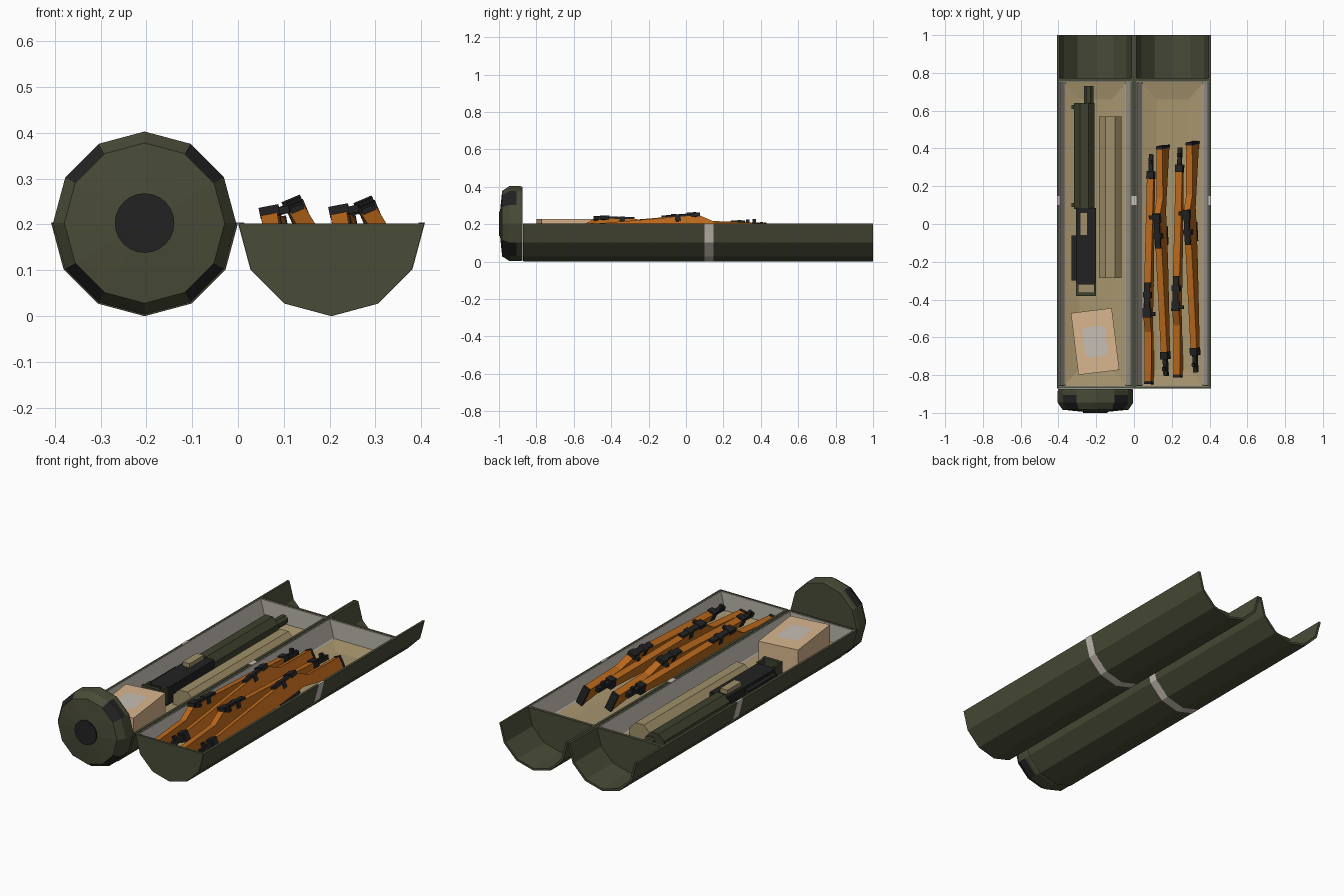
import bpy, bmesh, math
from mathutils import Matrix

if "Cube" in bpy.data.objects:
    bpy.data.objects.remove(bpy.data.objects["Cube"])

def material(name, r, g, b):
    m = bpy.data.materials.new(name)
    m.diffuse_color = (r, g, b, 1)
    m.use_nodes = True
    m.node_tree.nodes["Principled BSDF"].inputs["Base Color"].default_value = m.diffuse_color
    return m

GREEN = material("olive_green", .066, .070, .038)
DARK_OLIVE = material("launcher_olive", .048, .053, .027)
BLACK = material("black_metal", .016, .016, .017)
WOOD = material("orange_wood", .49, .138, .011)
TAN = material("tan_padding", .385, .298, .155)
TUBE = material("khaki", .35, .28, .145)
BOX = material("cardboard", .69, .465, .27)
LIGHT = material("light_grey", .57, .52, .46)
LINER = material("liner_grey", .50, .46, .41)

def finish(name, bm, mats, matrix=None):
    bmesh.ops.recalc_face_normals(bm, faces=bm.faces)
    me = bpy.data.meshes.new(name)
    bm.to_mesh(me)
    bm.free()
    for m in mats:
        me.materials.append(m)
    ob = bpy.data.objects.new(name, me)
    if matrix:
        ob.matrix_world = matrix
    bpy.context.collection.objects.link(ob)
    return ob

def prism(name, pts, y0, y1, mat, matrix=None):
    """Extrude an x-z outline along y."""
    bm = bmesh.new()
    f = bm.faces.new([bm.verts.new((x, y0, z)) for x, z in pts])
    ext = bmesh.ops.extrude_face_region(bm, geom=[f], use_keep_orig=True)["geom"]
    bmesh.ops.translate(bm, vec=(0, y1 - y0, 0),
                        verts=[v for v in ext if isinstance(v, bmesh.types.BMVert)])
    return finish(name, bm, [mat], matrix)

def boxes(name, items, mat, matrix=None):
    """Several boxes (x0,x1,y0,y1,z0,z1) in one mesh."""
    bm = bmesh.new()
    for x0, x1, y0, y1, z0, z1 in items:
        bmesh.ops.create_cube(bm, size=1, matrix=Matrix.Translation(
            ((x0 + x1) / 2, (y0 + y1) / 2, (z0 + z1) / 2))
            @ Matrix.Diagonal((x1 - x0, y1 - y0, z1 - z0, 1)))
    return finish(name, bm, [mat], matrix)

def arc(cx, cz, r, n=12, start=180, count=7):
    return [(cx + r * math.cos(math.radians(start + i * 360 / n)),
             cz + r * math.sin(math.radians(start + i * 360 / n))) for i in range(count)]

R, CZ, CX = .203, .203, .204

def half_ring(name, cx, r_out, r_in, y0, y1, mat, cz=CZ):
    bm = bmesh.new()
    a, b = arc(cx, cz, r_out), arc(cx, cz, r_in)
    rings = [[bm.verts.new((x, y, z)) for x, z in p] for p, y in
             ((a, y0), (b, y0), (b, y1), (a, y1))]
    for k in range(4):
        p, q = rings[k], rings[(k + 1) % 4]
        for i in range(6):
            bm.faces.new((p[i], p[i + 1], q[i + 1], q[i]))
    for e in (0, 6):
        bm.faces.new([r[e] for r in rings])
    return finish(name, bm, [mat])

# Two open canister halves
for side, cx in (("left", -CX), ("right", CX)):
    half_ring(side + "_shell", cx, R, .191, -.87, 1, GREEN)
    half_ring(side + "_liner", cx, .1915, .188, -.855, .752, LINER, CZ - .001)
    half_ring(side + "_strap", cx, .2045, .1905, .1, .147, LIGHT, CZ + .0012)
    prism(side + "_front_wall", arc(cx, CZ - .0005, .2), -.872, -.862, GREEN)
    prism(side + "_bulkhead", arc(cx, CZ - .0005, .195), .758, .772, GREEN)
    prism(side + "_front_lining", arc(cx, CZ - .002, .19), -.862, -.857, LINER)
    prism(side + "_rear_lining", arc(cx, CZ - .002, .19), .752, .758, LINER)
    # padded tray with gently sloping sides
    bm = bmesh.new()
    loops = [[bm.verts.new((cx + sx * w, y, z)) for sx, y in
              ((-1, ya), (1, ya), (1, yb), (-1, yb))]
             for w, ya, yb, z in ((.167, -.857, .752, .105), (.085, -.77, .66, .088))]
    for i in range(4):
        j = (i + 1) % 4
        bm.faces.new((loops[0][i], loops[0][j], loops[1][j], loops[1][i]))
    bm.faces.new(loops[1])
    finish(side + "_padding", bm, [TAN])

# End cap with dark grip facets
bm = bmesh.new()
rings = [[bm.verts.new((x, y, z)) for x, z in arc(-CX, CZ, r, count=12)] for y, r in
         ((-.873, .196), (-.885, .2), (-.905, .2), (-.945, .2), (-.983, .175), (-.995, .06))]
for k in range(5):
    for i in range(12):
        j = (i + 1) % 12
        f = bm.faces.new((rings[k][i], rings[k][j], rings[k + 1][j], rings[k + 1][i]))
        if k in (2, 3) and i % 3 == 1:
            f.material_index = 1
bm.faces.new(rings[0])
bm.faces.new(rings[-1])
finish("end_cap", bm, [GREEN, BLACK])
prism("cap_centre_disc", arc(-CX, CZ, .065, 24, 0, 24), -1, -.991, BLACK)

# Launcher
def octagon(cx, cz, r):
    return arc(cx, cz, r / math.cos(math.pi / 8), 8, 22.5, 8)

prism("launcher_tube", octagon(-.263, .135, .054), .08, .64, DARK_OLIVE)
prism("launcher_muzzle", octagon(-.24, .14, .025), .63, .73, DARK_OLIVE)
boxes("launcher_lugs", [(-.332, -.30, .61, .63, .12, .15), (-.332, -.30, .09, .11, .12, .15)], DARK_OLIVE)
boxes("launcher_body", [(-.307, -.2, -.32, .085, .085, .18), (-.33, -.3, -.3, -.06, .1, .165)], BLACK)
boxes("launcher_sight", [(-.287, -.245, -.06, .06, .178, .203)], TUBE)
boxes("launcher_stock", [(-.307, -.295, -.375, -.31, .1, .19), (-.212, -.2, -.375, -.31, .1, .19),
                         (-.307, -.2, -.38, -.362, .1, .195)], DARK_OLIVE)
boxes("launcher_stock_pad", [(-.297, -.21, -.362, -.32, .13, .14)], TUBE)

# Long faceted storage tube
prism("storage_tube", octagon(-.125, .115, .06), -.285, .57, TUBE)

# Carton with label
carton = Matrix.Translation((-.206, -.622, 0)) @ Matrix.Rotation(math.radians(7), 4, 'Z')
boxes("carton", [(-.109, .109, -.165, .165, .08, .228)], BOX, carton)
bm = bmesh.new()
bm.faces.new([bm.verts.new((x, y, .2295)) for x, y in
              ((-.06, -.06), (-.045, -.08), (.045, -.08), (.06, -.06),
               (.06, .06), (.045, .08), (-.045, .08), (-.06, .06))])
finish("carton_label", bm, [LIGHT], carton)

# Rifles: local x runs butt to muzzle, local z is up, origin at the action
STOCK = [(-.4, -.08), (-.13, -.05), (-.05, -.004), (.12, -.004), (.70, -.006), (.70, -.046),
         (.2, -.08), (.02, -.085), (-.06, -.085), (-.12, -.10), (-.4, -.175)]
METAL = [(-.05, .13, -.015, .015, -.02, .008),     # receiver
         (-.055, -.005, -.023, .02, -.012, .011),  # rear sight block
         (.05, .08, -.021, .021, -.03, .009),      # chamber ring
         (-.045, -.025, -.045, -.01, -.012, .004), # bolt handle
         (.02, .12, -.013, .013, -.11, -.07),      # magazine
         (-.04, .02, -.005, .005, -.105, -.075),   # trigger guard
         (.68, .72, -.02, .02, -.048, .002),       # barrel band
         (.71, .81, -.011, .011, -.032, -.008),    # barrel
         (.76, .78, -.008, .008, -.01, .012),      # front sight
         (-.405, -.39, -.019, .019, -.177, -.077)] # butt plate
for i, (x, y, z, yaw, pitch, roll) in enumerate((
        (.068, -.44, .228, 88.6, 1.2, -11), (.123, 0, .243, -87.2, 4.5, 23),
        (.22, -.405, .23, 88.6, 1.2, -11), (.28, .02, .241, -87.2, 4.5, 23))):
    m = Matrix.Translation((x, y, z))
    for ang, ax in ((yaw, 'Z'), (pitch, 'Y'), (roll, 'X')):
        m = m @ Matrix.Rotation(math.radians(ang), 4, ax)
    prism(f"rifle_stock_{i + 1}", STOCK, -.018, .018, WOOD, m)
    boxes(f"rifle_metal_{i + 1}", METAL, BLACK, m)
